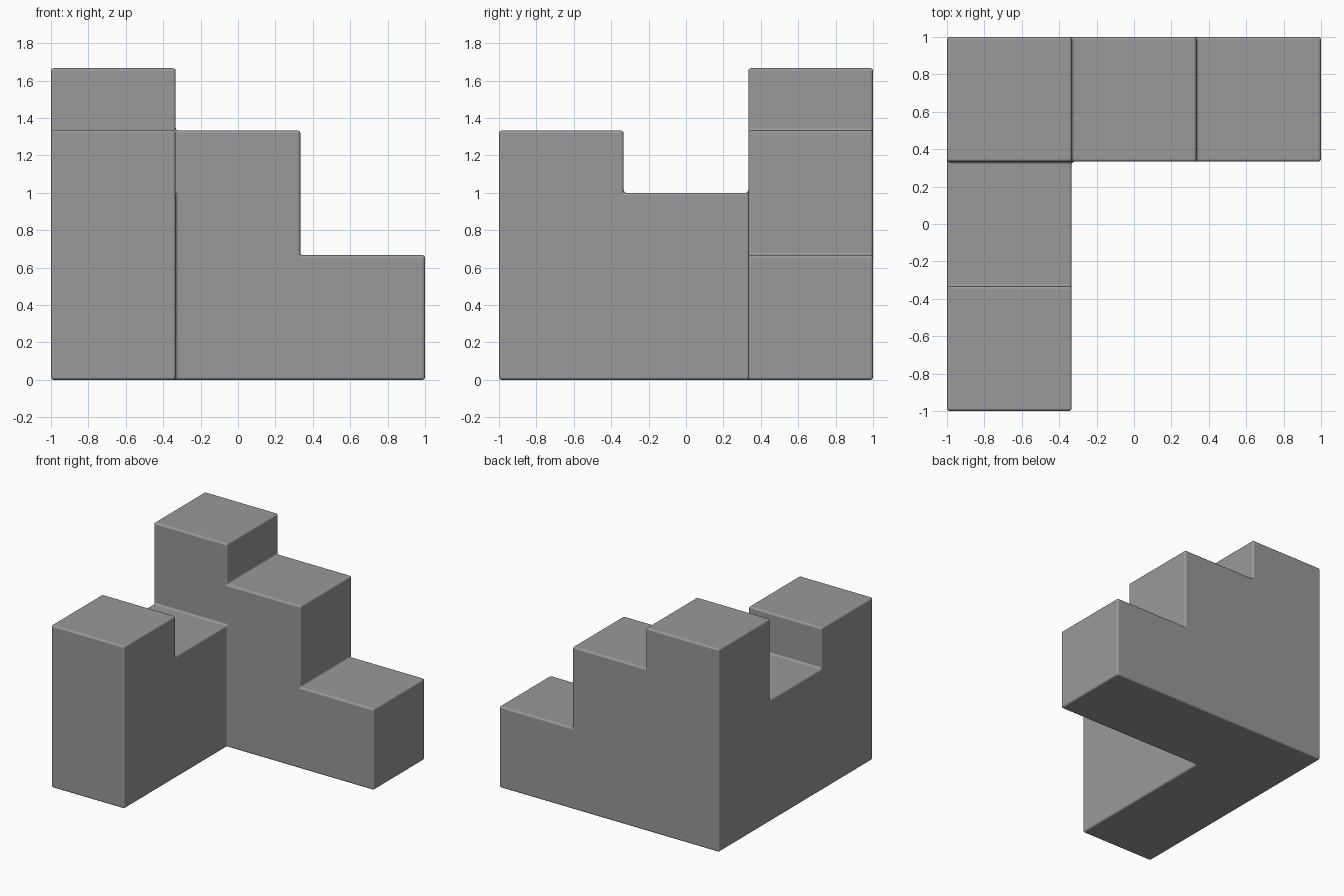
import bpy, bmesh

if "Cube" in bpy.data.objects:
    bpy.data.objects.remove(bpy.data.objects["Cube"])

# Height of each column in a 3 x 3 plan, as (column in x, row in y)
heights = {(0, 0): 4/3, (0, 1): 1.0, (0, 2): 5/3, (1, 2): 4/3, (2, 2): 2/3}
xy = [-1, -1/3, 1/3, 1]
levels = [0, 2/3, 1, 4/3, 5/3]


def filled(i, j, k):
    return 0 <= k < 4 and heights.get((i, j), 0) > levels[k] + 0.01


# Outer skin of the stepped corner block: a face wherever solid meets air
bm = bmesh.new()
for (i, j) in heights:
    for k in range(4):
        if not filled(i, j, k):
            continue
        lo = (i, j, k)
        for axis in range(3):
            for side in (0, 1):
                near = list(lo)
                near[axis] += 2 * side - 1
                if filled(*near):
                    continue
                u, v = (axis + 1) % 3, (axis + 2) % 3
                quad = []
                for du, dv in ((0, 0), (1, 0), (1, 1), (0, 1)):
                    p = list(lo)
                    p[axis] += side
                    p[u] += du
                    p[v] += dv
                    quad.append(bm.verts.new((xy[p[0]], xy[p[1]], levels[p[2]])))
                bm.faces.new(quad if side else quad[::-1])
bmesh.ops.remove_doubles(bm, verts=bm.verts, dist=1e-4)

# Merge the coplanar tiles into large flat faces
bmesh.ops.dissolve_limit(bm, angle_limit=0.02, verts=bm.verts, edges=bm.edges)
bmesh.ops.recalc_face_normals(bm, faces=bm.faces)
for face in bm.faces:
    face.smooth = True

mesh = bpy.data.meshes.new("stepped_corner_block")
bm.to_mesh(mesh)
bm.free()
block = bpy.data.objects.new("stepped_corner_block", mesh)
bpy.context.collection.objects.link(block)

# Softly rounded edges with flat main faces
bevel = block.modifiers.new("edge_bevel", 'BEVEL')
bevel.width = 0.015
bevel.segments = 3
bevel.limit_method = 'ANGLE'
bevel.harden_normals = True

# Dark grey
dark_grey = bpy.data.materials.new("dark_grey")
dark_grey.diffuse_color = (0.32, 0.32, 0.32, 1)
dark_grey.use_nodes = True
dark_grey.node_tree.nodes["Principled BSDF"].inputs["Base Color"].default_value = dark_grey.diffuse_color
mesh.materials.append(dark_grey)
